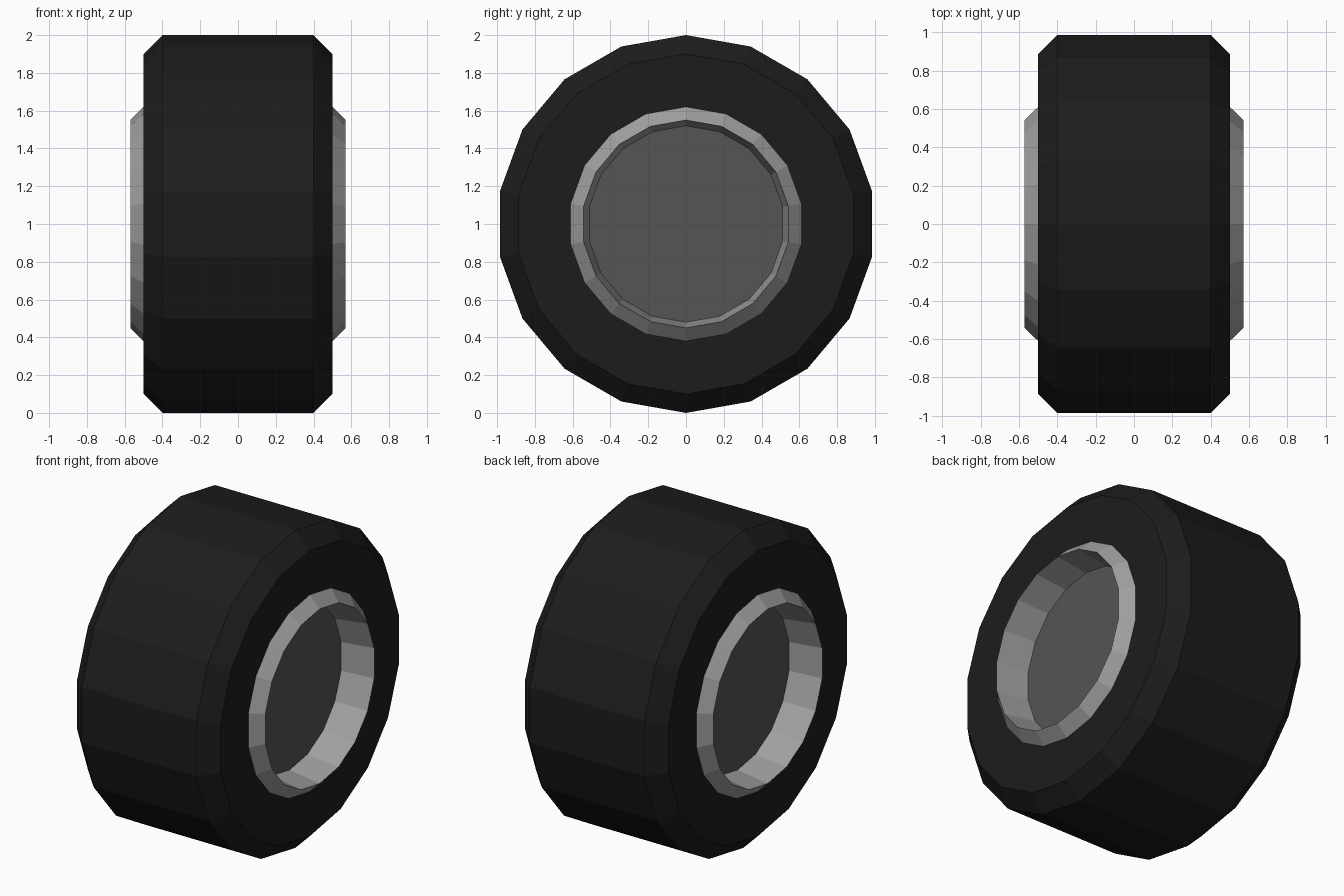
import bpy, math

if "Cube" in bpy.data.objects:
    bpy.data.objects.remove(bpy.data.objects["Cube"])

SIDES = 18


def material(name, v):
    m = bpy.data.materials.new(name)
    m.diffuse_color = (v, v, v, 1)
    m.use_nodes = True
    m.node_tree.nodes["Principled BSDF"].inputs["Base Color"].default_value = m.diffuse_color
    return m


def lathe(name, profile, mat, cap=False, closed=False):
    """Spin an (x, radius) profile about the wheel axle, running along x at z = 1."""
    verts = []
    for x, r in profile:
        for i in range(SIDES):
            a = math.pi / 2 + 2 * math.pi * i / SIDES
            verts.append((x, r * math.cos(a), 1 + r * math.sin(a)))
    n = len(profile)
    faces = []
    for k in range(n if closed else n - 1):
        a, b = k * SIDES, (k + 1) % n * SIDES
        for i in range(SIDES):
            j = (i + 1) % SIDES
            faces.append((a + i, b + i, b + j, a + j))
    if cap:
        faces.append(tuple(range((n - 1) * SIDES, n * SIDES)))
    mesh = bpy.data.meshes.new(name)
    mesh.from_pydata(verts, [], faces)
    ob = bpy.data.objects.new(name, mesh)
    bpy.context.collection.objects.link(ob)
    mesh.materials.append(mat)
    # consistent outward normals
    bpy.context.view_layer.objects.active = ob
    ob.select_set(True)
    bpy.ops.object.mode_set(mode='EDIT')
    bpy.ops.mesh.select_all(action='SELECT')
    bpy.ops.mesh.normals_make_consistent(inside=False)
    if cap:
        # disc faces away from the wheel centre
        bpy.ops.object.mode_set(mode='OBJECT')
        if mesh.polygons[-1].normal.x * profile[-1][0] < 0:
            mesh.flip_normals()
    else:
        bpy.ops.object.mode_set(mode='OBJECT')
    ob.select_set(False)
    return ob


rubber = material("rubber", 0.012)
metal = material("metal", 0.35)
dark_metal = material("dark_metal", 0.09)

# Tyre with bevelled shoulders, both sidewalls reaching in to the rim
lathe("tyre", [(-0.5, 0.62), (-0.5, 0.9), (-0.4, 1.0),
               (0.4, 1.0), (0.5, 0.9), (0.5, 0.62)], rubber)

# Rim lip and recessed hub disc on each side
for side, s in (("left", -1), ("right", 1)):
    lathe("rim_" + side, [(s * 0.5, 0.62), (s * 0.57, 0.55), (s * 0.36, 0.52)], metal)
    lathe("hub_disc_" + side, [(s * 0.36, 0.52)], dark_metal, cap=True)

# Rim normals face outwards from the tyre
for side, s in (("left", -1), ("right", 1)):
    mesh = bpy.data.objects["rim_" + side].data
    if mesh.polygons[0].normal.x * s < 0:
        mesh.flip_normals()
mesh = bpy.data.objects["tyre"].data
if mesh.polygons[0].normal.x > 0:
    mesh.flip_normals()
